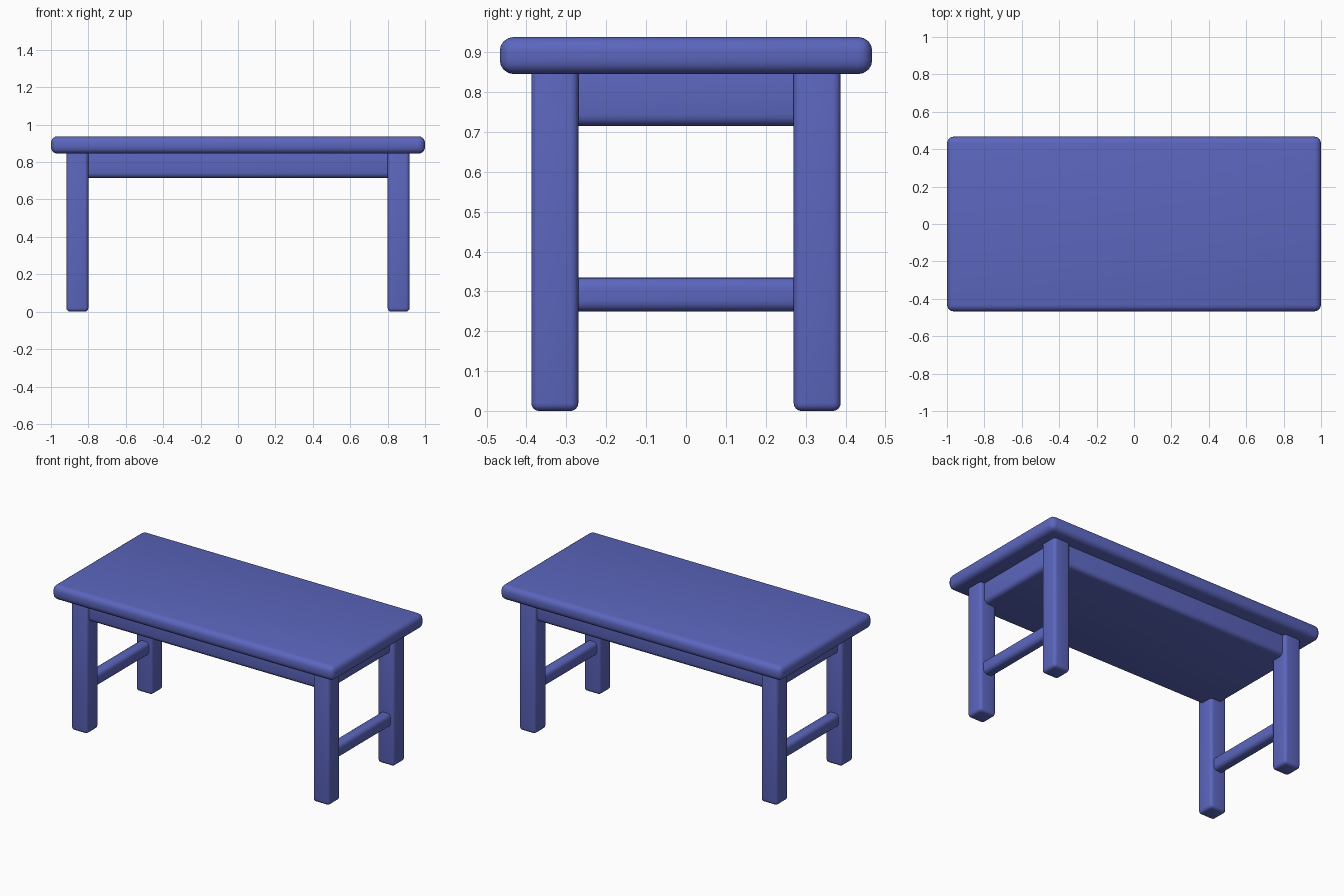
import bpy
import math

if "Cube" in bpy.data.objects:
    bpy.data.objects.remove(bpy.data.objects["Cube"])

mat = bpy.data.materials.new("indigo paint")
mat.diffuse_color = (0.107, 0.133, 0.515, 1)
mat.use_nodes = True
mat.node_tree.nodes["Principled BSDF"].inputs["Base Color"].default_value = mat.diffuse_color


def rounded_box(name, lo, hi, radius):
    """Box between two corners with rounded edges."""
    size = [b - a for a, b in zip(lo, hi)]
    bpy.ops.mesh.primitive_cube_add(size=1, location=[(a + b) / 2 for a, b in zip(lo, hi)])
    ob = bpy.context.object
    ob.name = name
    ob.scale = size
    bpy.ops.object.transform_apply(location=False, rotation=False, scale=True)
    bevel = ob.modifiers.new("rounding", 'BEVEL')
    bevel.width = radius
    bevel.segments = 4
    bpy.ops.object.modifier_apply(modifier="rounding")
    bpy.ops.object.shade_smooth_by_angle(angle=math.radians(35))
    ob.data.materials.append(mat)
    return ob


# Table top and the solid apron block beneath it
rounded_box("table_top", (-1, -0.467, 0.845), (1, 0.467, 0.938), 0.035)
rounded_box("apron", (-0.887, -0.367, 0.715), (0.887, 0.367, 0.87), 0.028)

# Legs, and one stretcher between the legs at each end
for side, sx in (("left", -1), ("right", 1)):
    x0, x1 = sorted((sx * 0.80, sx * 0.917))
    for end, sy in (("front", -1), ("back", 1)):
        y0, y1 = sorted((sy * 0.27, sy * 0.388))
        rounded_box(f"{end}_{side}_leg", (x0, y0, 0), (x1, y1, 0.87), 0.02)
    xc = sx * 0.858
    rounded_box(f"{side}_stretcher", (xc - 0.037, -0.32, 0.25), (xc + 0.037, 0.32, 0.335), 0.026)
